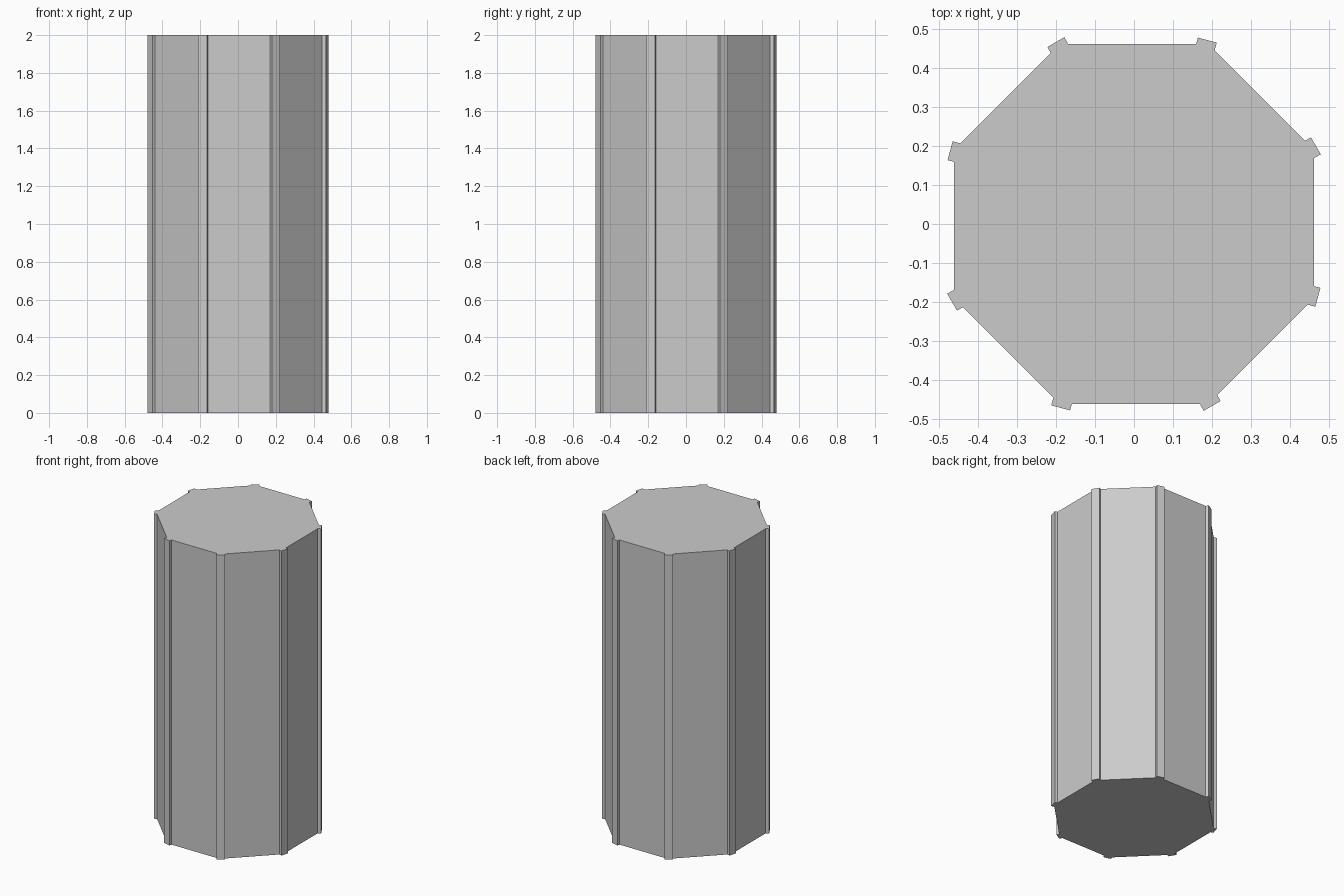
import bpy, bmesh
from math import radians
from mathutils import Matrix, Vector

if "Cube" in bpy.data.objects:
    bpy.data.objects.remove(bpy.data.objects["Cube"])

HEIGHT = 2.0
SIDES = 8
# One corner of the octagon with its slightly twisted rib, counter-clockwise
CORNER = [(0.461, 0.1685), (0.4788, 0.1788), (0.4537, 0.2221), (0.4386, 0.2134)]


def extrude_profile(name, points, height):
    bm = bmesh.new()
    base = bm.faces.new([bm.verts.new((p.x, p.y, 0)) for p in points])
    top = bmesh.ops.extrude_face_region(bm, geom=[base], use_keep_orig=True)["geom"]
    verts = [g for g in top if isinstance(g, bmesh.types.BMVert)]
    bmesh.ops.translate(bm, verts=verts, vec=(0, 0, height))
    bmesh.ops.recalc_face_normals(bm, faces=bm.faces)
    mesh = bpy.data.meshes.new(name)
    bm.to_mesh(mesh)
    bm.free()
    obj = bpy.data.objects.new(name, mesh)
    bpy.context.collection.objects.link(obj)
    return obj


# Octagonal column with a rib on every corner
profile = [Matrix.Rotation(radians(360 / SIDES * i), 2) @ Vector(p)
           for i in range(SIDES) for p in CORNER]
extrude_profile("ribbed_octagonal_column", profile, HEIGHT)
